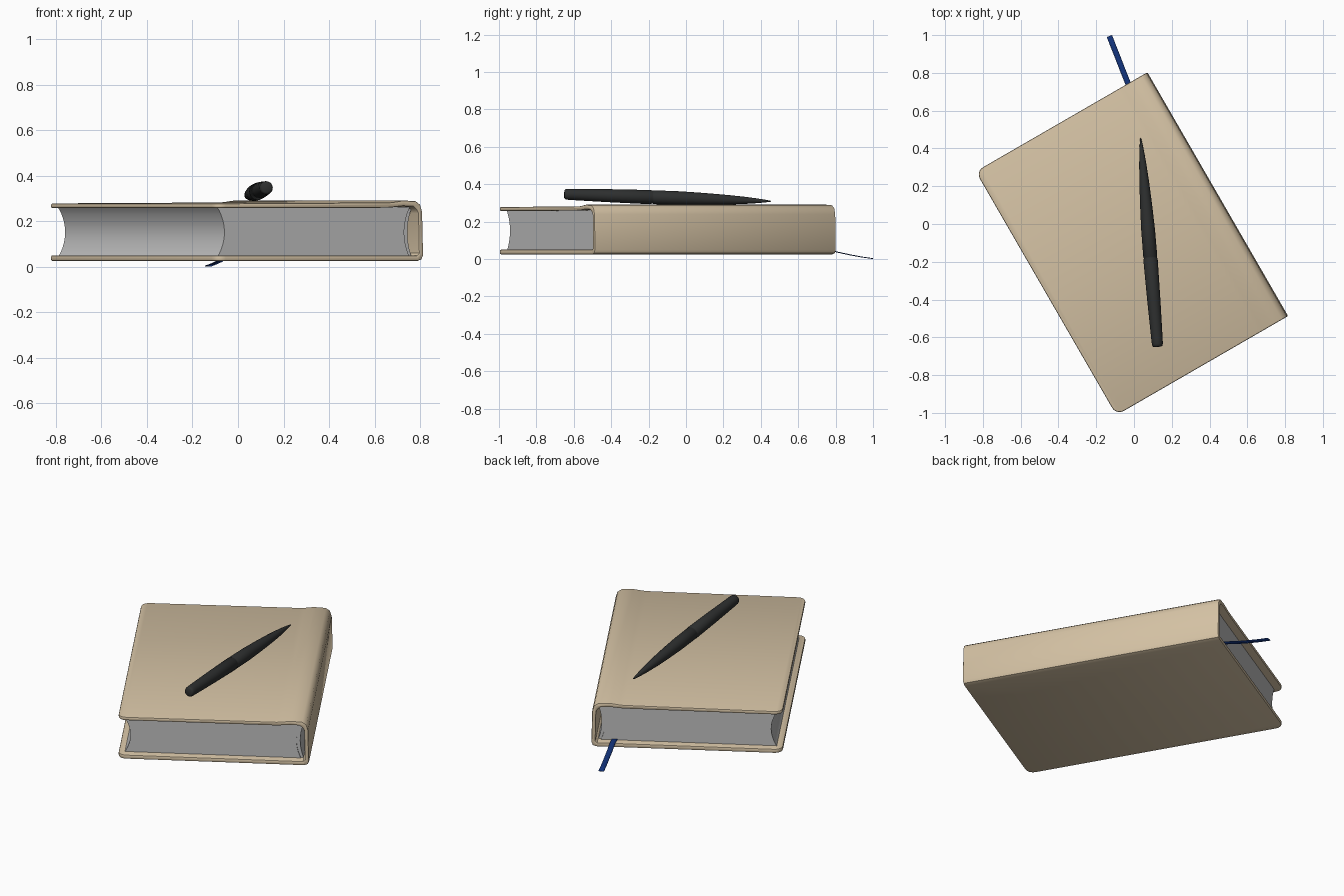
import bpy, bmesh, math
from mathutils import Vector

if "Cube" in bpy.data.objects:
    bpy.data.objects.remove(bpy.data.objects["Cube"])

TURN = math.radians(30)          # the book lies turned on the ground


def material(name, rgb, rough=0.6):
    m = bpy.data.materials.new(name)
    m.use_nodes = True
    m.diffuse_color = (*rgb, 1)
    bsdf = m.node_tree.nodes["Principled BSDF"]
    bsdf.inputs["Base Color"].default_value = (*rgb, 1)
    bsdf.inputs["Roughness"].default_value = rough
    return m


TAN = material("tan leather", (0.65, 0.53, 0.365))
PAPER = material("grey paper", (0.53, 0.53, 0.53))
BLACK = material("black plastic", (0.027, 0.029, 0.029), 0.4)
BLUE = material("blue ribbon", (0.006, 0.032, 0.19))


def finish(name, bm, mat, angle=35):
    bmesh.ops.recalc_face_normals(bm, faces=bm.faces)
    mesh = bpy.data.meshes.new(name)
    bm.to_mesh(mesh)
    bm.free()
    mesh.materials.append(mat)
    ob = bpy.data.objects.new(name, mesh)
    bpy.context.collection.objects.link(ob)
    bpy.ops.object.select_all(action="DESELECT")
    ob.select_set(True)
    bpy.context.view_layer.objects.active = ob
    bpy.ops.object.shade_smooth_by_angle(angle=math.radians(angle))
    return ob


def prism(profile, start, end):
    """Extrude a closed (x, z) outline along the book's height."""
    bm = bmesh.new()
    face = bm.faces.new([bm.verts.new((x, start, z)) for x, z in profile])
    out = bmesh.ops.extrude_face_region(bm, geom=[face], use_keep_orig=True)
    moved = [g for g in out["geom"] if isinstance(g, bmesh.types.BMVert)]
    bmesh.ops.translate(bm, verts=moved, vec=(0, end - start, 0))
    bmesh.ops.recalc_face_normals(bm, faces=bm.faces)
    return bm


def hollow(x_end, x_mid, low=0.04, high=0.262, steps=14):
    """Curved page edge, from low to high."""
    points = []
    for i in range(steps + 1):
        t = i / steps
        bow = math.sin(math.pi * t) ** 0.8
        points.append((x_end + (x_mid - x_end) * bow, low + (high - low) * t))
    return points


# Cover: one wrapped shell with a raised hinge beside the spine
FORE = -0.587
outer = [(FORE, 0.025), (0.435, 0.025), (0.455, 0.032), (0.463, 0.05),
         (0.458, 0.24), (0.448, 0.272), (0.425, 0.288), (0.36, 0.291),
         (0.31, 0.284), (0.285, 0.282), (FORE, 0.278)]
inner = [(FORE, 0.257), (0.285, 0.259), (0.31, 0.261), (0.36, 0.266),
         (0.41, 0.264), (0.428, 0.25), (0.436, 0.235), (0.44, 0.06),
         (0.43, 0.05), (FORE, 0.05)]
bm = prism(outer + inner, -0.83, 0.66)
corners = [e for e in bm.edges
           if all(abs(v.co.x - FORE) < 1e-4 for v in e.verts)
           and abs(e.verts[0].co.y - e.verts[1].co.y) < 1e-4]
bmesh.ops.bevel(bm, geom=corners, offset=0.045, segments=5, profile=0.5,
                affect="EDGES")
rims = [e for e in bm.edges if len(e.link_faces) == 2
        and e.calc_face_angle() > math.radians(50)]
bmesh.ops.bevel(bm, geom=rims, offset=0.007, segments=2, profile=0.5,
                affect="EDGES", clamp_overlap=False)
finish("cover", bm, TAN).rotation_euler.z = TURN

# Page block, hollow at the fore edge and at the spine
bm = prism(hollow(-0.56, -0.522) + hollow(0.42, 0.39)[::-1], -0.785, 0.615)
finish("page_block", bm, PAPER).rotation_euler.z = TURN

# Paper lining glued behind the pages
bm = prism(hollow(0.415, 0.385) + hollow(0.434, 0.41)[::-1], -0.778, 0.608)
finish("spine_lining", bm, PAPER).rotation_euler.z = TURN

# Ribbon marker drooping over the lower cover
path = [Vector(p) for p in ((0.01, 0.64, 0.054), (-0.01, 0.69, 0.054),
                            (-0.034, 0.75, 0.053), (-0.058, 0.81, 0.037),
                            (-0.085, 0.88, 0.022), (-0.109, 0.94, 0.011),
                            (-0.13, 0.995, 0.003))]
bm = bmesh.new()
rows = []
for i, p in enumerate(path):
    along = path[min(i + 1, len(path) - 1)] - path[max(i - 1, 0)]
    side = along.cross(Vector((0, 0, 1))).normalized() * 0.015
    rows.append([bm.verts.new(p - side), bm.verts.new(p + side)])
for a, b in zip(rows, rows[1:]):
    bm.faces.new((a[0], a[1], b[1], b[0]))
ribbon = finish("ribbon_marker", bm, BLUE)
thick = ribbon.modifiers.new("thickness", "SOLIDIFY")
thick.thickness = 0.003
thick.offset = 0

# Pen: one turned profile laid along its axis, with a joint at the cap
pen = [(0, 0), (0, 0.02), (0.004, 0.026), (0.014, 0.029), (0.04, 0.030),
       (0.25, 0.035), (0.465, 0.038), (0.47, 0.035), (0.478, 0.035),
       (0.482, 0.037), (0.62, 0.0365), (0.75, 0.032), (0.87, 0.026),
       (0.97, 0.019), (1.03, 0.013), (1.08, 0.007), (1.105, 0.003), (1.11, 0)]
tail, tip = Vector((0.125, -0.65, 0.347)), Vector((0.035, 0.457, 0.309))
bm = bmesh.new()
verts = [bm.verts.new((r, 0, t)) for t, r in pen]
edges = [bm.edges.new(pair) for pair in zip(verts, verts[1:])]
bmesh.ops.spin(bm, geom=verts + edges, cent=(0, 0, 0), axis=(0, 0, 1),
               angle=math.tau, steps=28, use_merge=True)
bmesh.ops.remove_doubles(bm, verts=bm.verts, dist=1e-5)
body = finish("pen", bm, BLACK, 40)
body.location = tail
body.rotation_euler = (tip - tail).to_track_quat("Z", "Y").to_euler()
